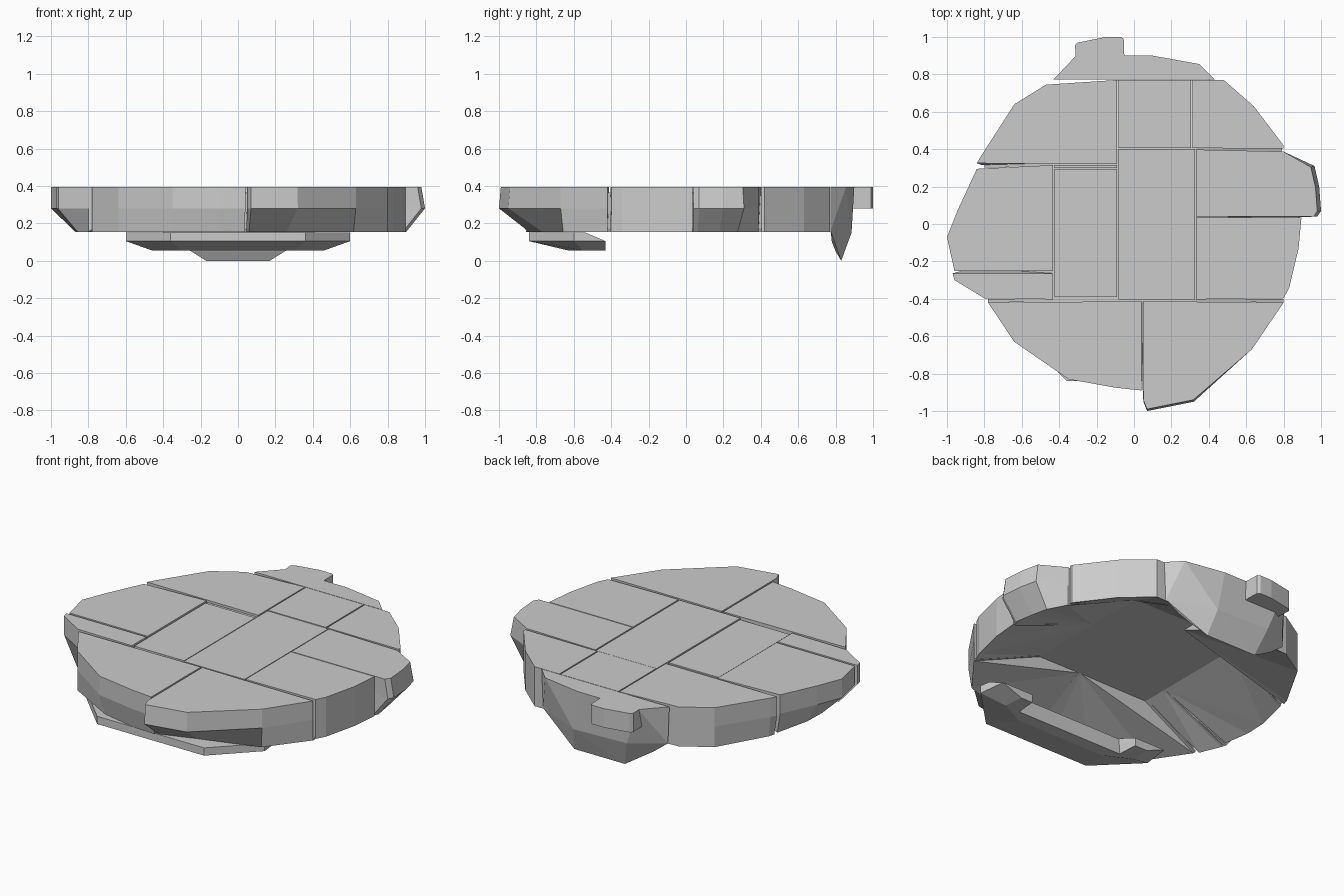
import bpy, bmesh
from mathutils import Vector

if "Cube" in bpy.data.objects:
    bpy.data.objects.remove(bpy.data.objects["Cube"])

TOP, BELT, LOW, THIN = 0.395, 0.28, 0.155, 0.355


def finish(name, bm):
    bmesh.ops.remove_doubles(bm, verts=bm.verts, dist=0.0005)
    bmesh.ops.triangulate(bm, faces=[f for f in bm.faces if len(f.verts) > 4])
    bmesh.ops.recalc_face_normals(bm, faces=bm.faces)
    me = bpy.data.meshes.new(name)
    bm.to_mesh(me)
    bm.free()
    bpy.context.collection.objects.link(bpy.data.objects.new(name, me))


def loft(name, rings):
    """Closed solid through rings of equal point count."""
    bm = bmesh.new()
    vs = [[bm.verts.new(p) for p in r] for r in rings]
    n = len(vs[0])
    for a, b in zip(vs, vs[1:]):
        for i in range(n):
            j = (i + 1) % n
            bm.faces.new((a[i], a[j], b[j], b[i]))
    bm.faces.new(vs[0])
    bm.faces.new(vs[-1])
    finish(name, bm)


def slab(name, pts, top=1.0):
    """Points are (x, y, k): k=0 thin inner corner, else bottom scaled by k."""
    t, m, b = [], [], []
    for x, y, k in pts:
        s = top if 0 < k < .95 else 1
        t.append((x * s, y * s, TOP))
        m.append((x, y, BELT if k else 0.375))
        b.append((x * k, y * k, LOW) if k else (x, y, THIN))
    loft(name, [t, m, b])


# Thin slabs in the middle
for name, x0, x1, y0, y1, z in (("centre_slab", -.083, .326, -.403, .401, .393),
                                ("left_inner_slab", -.425, -.09, -.39, .295, .39),
                                ("left_inner_strip", -.425, -.09, .3, .316, .385)):
    loft(name, [[(x0, y0, h), (x1, y0, h), (x1, y1, h), (x0, y1, h)] for h in (z, THIN)])
slab("back_slab", [(-.083, .406, 0), (.306, .406, 0), (.306, .77, 1), (-.083, .77, 1)])

# Thick rim slabs, thinning toward the middle
slab("back_left_slab", [(-.09, .322, 0), (-.09, .77, 1), (-.47, .745, 1),
                        (-.64, .64, 1), (-.82, .36, .98), (-.84, .325, .97)])
slab("back_right_slab", [(.314, .406, 0), (.8, .403, 1), (.8, .42, 1),
                         (.64, .63, 1), (.48, .77, 1), (.314, .77, 1)])
slab("right_upper_slab", [(.332, .398, 0), (.332, .04, 0), (.98, .04, .9),
                          (1, .07, .9), (.99, .2, .89), (.965, .31, .89),
                          (.8, .387, 1)], .98)
slab("right_lower_slab", [(.332, .034, 0), (.895, .034, 1), (.88, -.13, 1),
                          (.83, -.34, 1), (.8, -.397, 1), (.332, -.403, 0)])
slab("left_slab", [(-.432, .315, 0), (-.84, .295, .97), (-.94, .08, .92), (-1, -.07, .87),
                   (-.96, -.25, .88), (-.432, -.252, 0)])
slab("left_wedge_slab", [(-.432, -.264, 0), (-.97, -.264, .89), (-.96, -.3, .89),
                         (-.8, -.397, 1), (-.432, -.403, 0)])
slab("front_left_slab", [(.039, -.413, 0), (-.78, -.42, 1), (-.64, -.63, 1),
                         (-.35, -.83, .96), (-.1, -.875, .97), (.039, -.89, .96)])
slab("front_right_slab", [(.049, -.413, 0), (.8, -.42, 1), (.63, -.67, .98),
                          (.32, -.95, .81), (.07, -1, .84), (.05, -.95, .88)], .99)


# Joint fillers closing the gaps between slabs: inner point to outer point
def joint(name, a, b, w=.009):
    a, b = Vector(a), Vector(b)
    d = (b - a).normalized()
    s = Vector((-d.y, d.x, 0)).normalized() * w
    up = Vector((0, 0, .01))
    loft(name, [[a - s, b - s, b + s, a + s],
                [a - s + up, b - s + up, b + s + up, a + s + up]])


for i, (x0, y0, x1, y1, z1) in enumerate([
        (-.43, -.407, .33, -.407, THIN), (-.43, -.4, -.43, .32, THIN),
        (-.086, -.4, -.086, .4, THIN), (.329, -.4, .329, .4, THIN),
        (-.085, .403, .33, .403, THIN), (-.43, .32, -.087, .32, THIN),
        (-.43, -.395, -.09, -.395, THIN), (-.43, .298, -.09, .298, THIN),
        (-.43, -.408, -.78, -.41, LOW), (.33, -.408, .8, -.41, LOW),
        (-.43, .318, -.8, .31, LOW), (-.43, -.258, -.85, -.258, LOW),
        (.33, .402, .79, .395, LOW), (.33, .037, .88, .037, LOW),
        (-.086, .4, -.086, .77, LOW), (.31, .4, .31, .77, LOW),
        (.044, -.41, .044, -.84, LOW)]):
    joint(f"joint_{i}", (x0, y0, THIN), (x1, y1, z1))

# Faceted boulder hanging below the back rim
bm = bmesh.new()
for p in [(-.43, .773, TOP), (-.31, .9, TOP), (.1, .9, TOP), (.35, .855, TOP), (.43, .773, TOP),
          (-.42, .773, .17), (.42, .773, .16), (-.33, .78, .1), (.33, .78, .1),
          (-.22, .885, .16), (.14, .885, .15), (-.25, .8, .05), (.25, .8, .05),
          (-.17, .83, 0), (.17, .83, 0)]:
    bm.verts.new(p)
bmesh.ops.convex_hull(bm, input=bm.verts)
finish("back_boulder", bm)

# Small block on the boulder
tab = [(-.05, .85), (-.055, .99), (-.07, 1), (-.15, 1), (-.3, .97), (-.315, .955), (-.31, .85)]
loft("back_block", [[(x, y, z) for x, y in tab] for z in (TOP, BELT)])


# U-shaped ledge under the front rim, outlines mirrored in x
def mirrored(half, z):
    return [(x, y, z) for x, y in half] + [(-x, y, z) for x, y in reversed(half)]


loft("front_ledge", [
    mirrored([(.36, -.84), (.6, -.6), (.59, -.54), (.37, -.54), (.36, -.56)], .152),
    mirrored([(.36, -.84), (.6, -.6), (.58, -.43), (.37, -.43), (.36, -.555)], .105),
    mirrored([(.3, -.63), (.46, -.55), (.45, -.43), (.37, -.43), (.36, -.555)], .055)])
